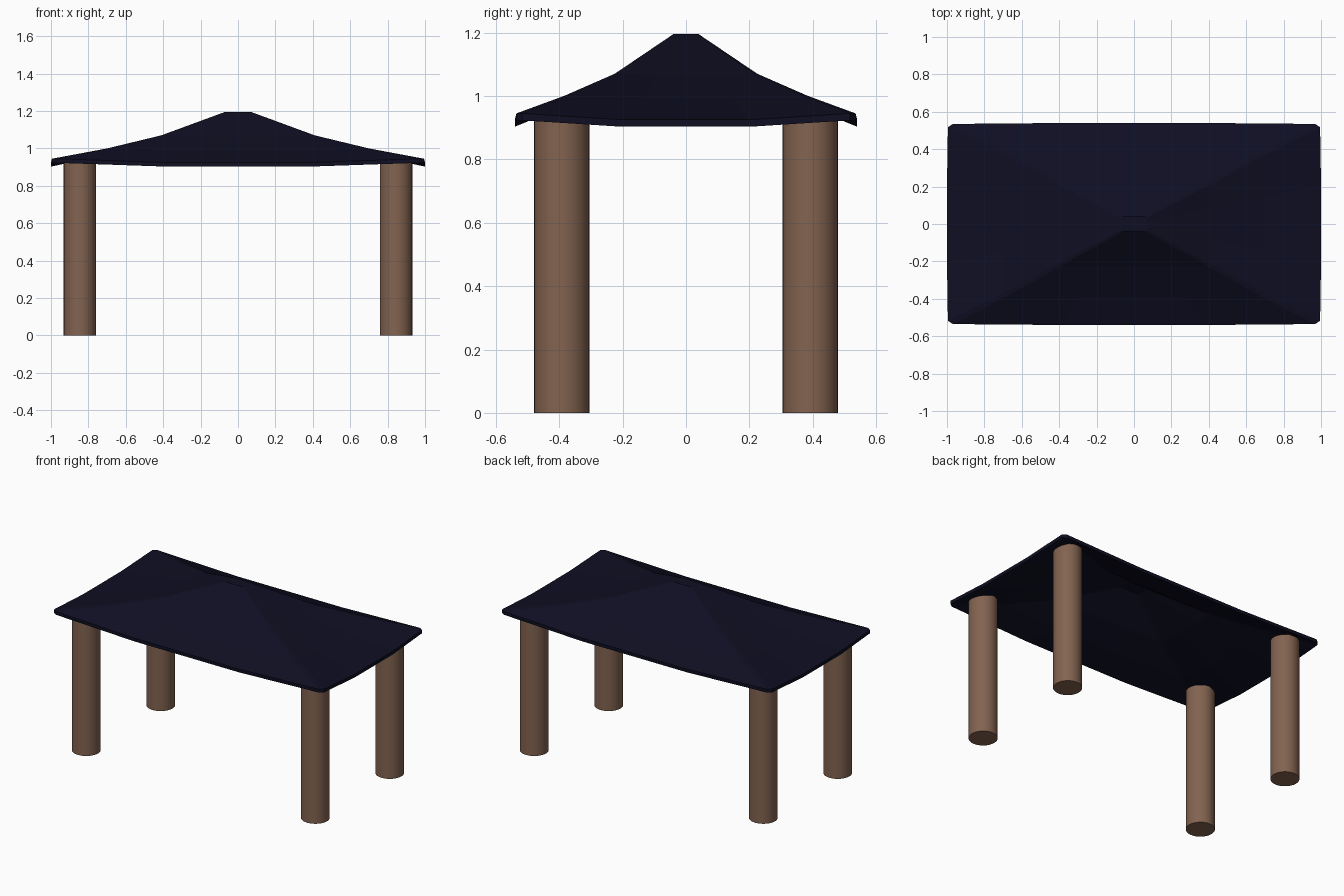
import bpy, bmesh, math

if "Cube" in bpy.data.objects:
    bpy.data.objects.remove(bpy.data.objects["Cube"])

def material(name, rgb):
    m = bpy.data.materials.new(name)
    m.diffuse_color = (*rgb, 1)
    m.use_nodes = True
    m.node_tree.nodes["Principled BSDF"].inputs["Base Color"].default_value = m.diffuse_color
    return m

navy = material("dark navy", (0.0045, 0.0045, 0.0165))
wood = material("brown wood", (0.225, 0.125, 0.08))

# Roof tiers from peak to eave: half width, half depth, corner height, sag, corner cut
TIERS = [(0.07, 0.04, 1.195, 0.0, 0.010),
         (0.41, 0.225, 1.07, 0.006, 0.018),
         (0.70, 0.385, 1.00, 0.013, 0.022),
         (0.995, 0.535, 0.945, 0.02, 0.026)]
THICK = 0.022

def tier_points(w, d, z, sag, cut):
    # chamfered rectangle whose sides dip and bulge slightly in the middle
    cx, cy = w - cut, d - cut * 0.7
    b = sag * 0.25
    m = z - sag
    half = [(-cx, -d, z), (-w * 0.39, -d - b, m), (w * 0.39, -d - b, m), (cx, -d, z),
            (w, -cy, z), (w + b, -d * 0.38, m), (w + b, d * 0.38, m), (w, cy, z)]
    return half + [(-x, -y, h) for x, y, h in half]

def ring(bm, pts, drop=0):
    return [bm.verts.new((x, y, z - drop)) for x, y, z in pts]

def bridge(bm, a, b):
    n = len(a)
    for i in range(n):
        j = (i + 1) % n
        bm.faces.new((a[i], b[i], b[j], a[j]))

# Roof: thin four-sided shell with flared slopes
bm = bmesh.new()
upper = [ring(bm, tier_points(*t)) for t in TIERS]
lower = [ring(bm, tier_points(*t), THICK) for t in TIERS]
for layer in (upper, lower):
    bm.faces.new(layer[0])
    for a, b in zip(layer, layer[1:]):
        bridge(bm, a, b)
bridge(bm, upper[-1], lower[-1])
bmesh.ops.recalc_face_normals(bm, faces=bm.faces)
mesh = bpy.data.meshes.new("roof")
bm.to_mesh(mesh)
bm.free()
mesh.materials.append(navy)
bpy.context.collection.objects.link(bpy.data.objects.new("roof", mesh))

# Four round posts
POST_TOP = 0.945
for sx, side in ((-1, "left"), (1, "right")):
    for sy, end in ((-1, "front"), (1, "back")):
        bpy.ops.mesh.primitive_cylinder_add(vertices=32, radius=0.087, depth=POST_TOP,
                                            location=(sx * 0.845, sy * 0.392, POST_TOP / 2))
        post = bpy.context.object
        post.name = f"{end}_{side}_post"
        post.data.materials.append(wood)
        bpy.ops.object.shade_smooth_by_angle(angle=math.radians(40))
